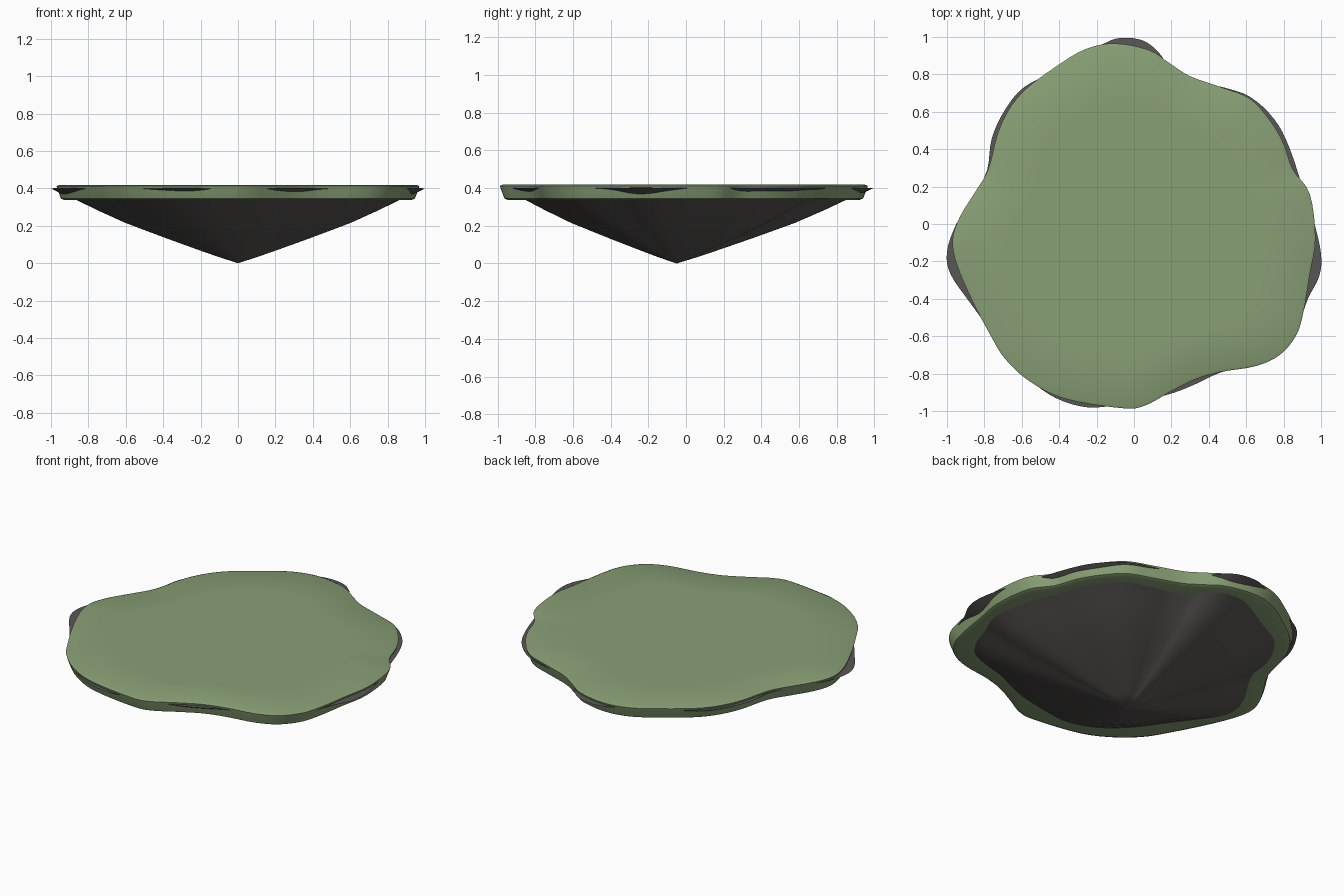
import bpy, bmesh
from mathutils import Vector

if "Cube" in bpy.data.objects:
    bpy.data.objects.remove(bpy.data.objects["Cube"])

CENTRE = Vector((0.0, -0.05))

# Outline of the grass layer, counter-clockwise
GRASS = [(.97, -.08), (.94, .16), (.85, .29), (.80, .43), (.73, .55), (.62, .67), (.47, .73),
         (.30, .79), (.19, .86), (.08, .93), (-.10, .965), (-.26, .935), (-.42, .84), (-.58, .72),
         (-.67, .61), (-.73, .48), (-.78, .29), (-.85, .17), (-.93, .04), (-.97, -.08),
         (-.95, -.21), (-.87, -.40), (-.77, -.59), (-.69, -.72), (-.56, -.84), (-.37, -.935),
         (-.06, -.985), (.06, -.97), (.19, -.90), (.33, -.83), (.47, -.79), (.65, -.76),
         (.78, -.70), (.87, -.59), (.91, -.45), (.94, -.27)]

# Outline of the rock rim, which pokes out past the grass in places
ROCK = [(1.0, -.16), (.96, .02), (.91, .17), (.83, .41), (.75, .56), (.62, .68), (.46, .735),
        (.32, .76), (.20, .83), (.13, .92), (.05, .98), (-.06, .995), (-.16, .965), (-.42, .82),
        (-.59, .73), (-.69, .61), (-.76, .46), (-.785, .29), (-.85, .16), (-.95, 0),
        (-1.0, -.15), (-.98, -.27), (-.87, -.43), (-.76, -.58), (-.67, -.71), (-.56, -.83),
        (-.42, -.93), (-.25, -.98), (-.08, -.965), (.17, -.915), (.32, -.86), (.46, -.795),
        (.65, -.74), (.78, -.68), (.87, -.56), (.93, -.40), (.99, -.28)]


def smooth_loop(points, steps=4):
    """Closed Catmull-Rom curve through the points."""
    p = [Vector(q) for q in points]
    n, out = len(p), []
    for i in range(n):
        a, b, c, d = p[i - 1], p[i], p[(i + 1) % n], p[(i + 2) % n]
        for s in range(steps):
            t = s / steps
            out.append(0.5 * (2 * b + (c - a) * t + (2 * a - 5 * b + 4 * c - d) * t * t
                              + (3 * b - a - 3 * c + d) * t ** 3))
    return out


def layered_solid(name, outline, profile, colour):
    """Stack scaled outlines (scale, z); a scale of 0 closes to a point."""
    bm = bmesh.new()
    loop = smooth_loop(outline)
    n = len(loop)
    rings = []
    for scale, z in profile:
        if scale == 0:
            rings.append([bm.verts.new((CENTRE.x, CENTRE.y, z))])
        else:
            rings.append([bm.verts.new((*(CENTRE + (q - CENTRE) * scale), z)) for q in loop])
    for low, high in zip(rings, rings[1:]):
        for i in range(n):
            j = (i + 1) % n
            if len(low) == 1:
                bm.faces.new((low[0], high[j], high[i]))
            elif len(high) == 1:
                bm.faces.new((low[i], low[j], high[0]))
            else:
                bm.faces.new((low[i], low[j], high[j], high[i]))
    bmesh.ops.recalc_face_normals(bm, faces=bm.faces)
    mesh = bpy.data.meshes.new(name)
    bm.to_mesh(mesh)
    bm.free()
    obj = bpy.data.objects.new(name, mesh)
    bpy.context.collection.objects.link(obj)
    mat = bpy.data.materials.new(name + "_colour")
    mat.diffuse_color = (*colour, 1)
    mat.use_nodes = True
    mat.node_tree.nodes["Principled BSDF"].inputs["Base Color"].default_value = mat.diffuse_color
    mesh.materials.append(mat)
    bpy.ops.object.select_all(action='DESELECT')
    obj.select_set(True)
    bpy.context.view_layer.objects.active = obj
    bpy.ops.object.shade_smooth_by_angle(angle=0.6)
    return obj


# Rock underside: shallow cone with a slightly bulging tip
layered_solid("rock_base", ROCK,
              [(0, 0), (.1, .032), (.2, .067), (.38, .132), (.6, .215), (.75, .283),
               (.88, .347), (.95, .376), (1, .4), (.9, .404), (0, .404)],
              (.10, .095, .09))

# Grass layer: flat top with a short skirt hanging over the rock
layered_solid("grass_top", GRASS,
              [(0, .345), (.8, .345), (.955, .337), (.975, .345), (.995, .395), (1, .412),
               (.985, .418), (.7, .419), (0, .419)],
              (.25, .35, .18))
